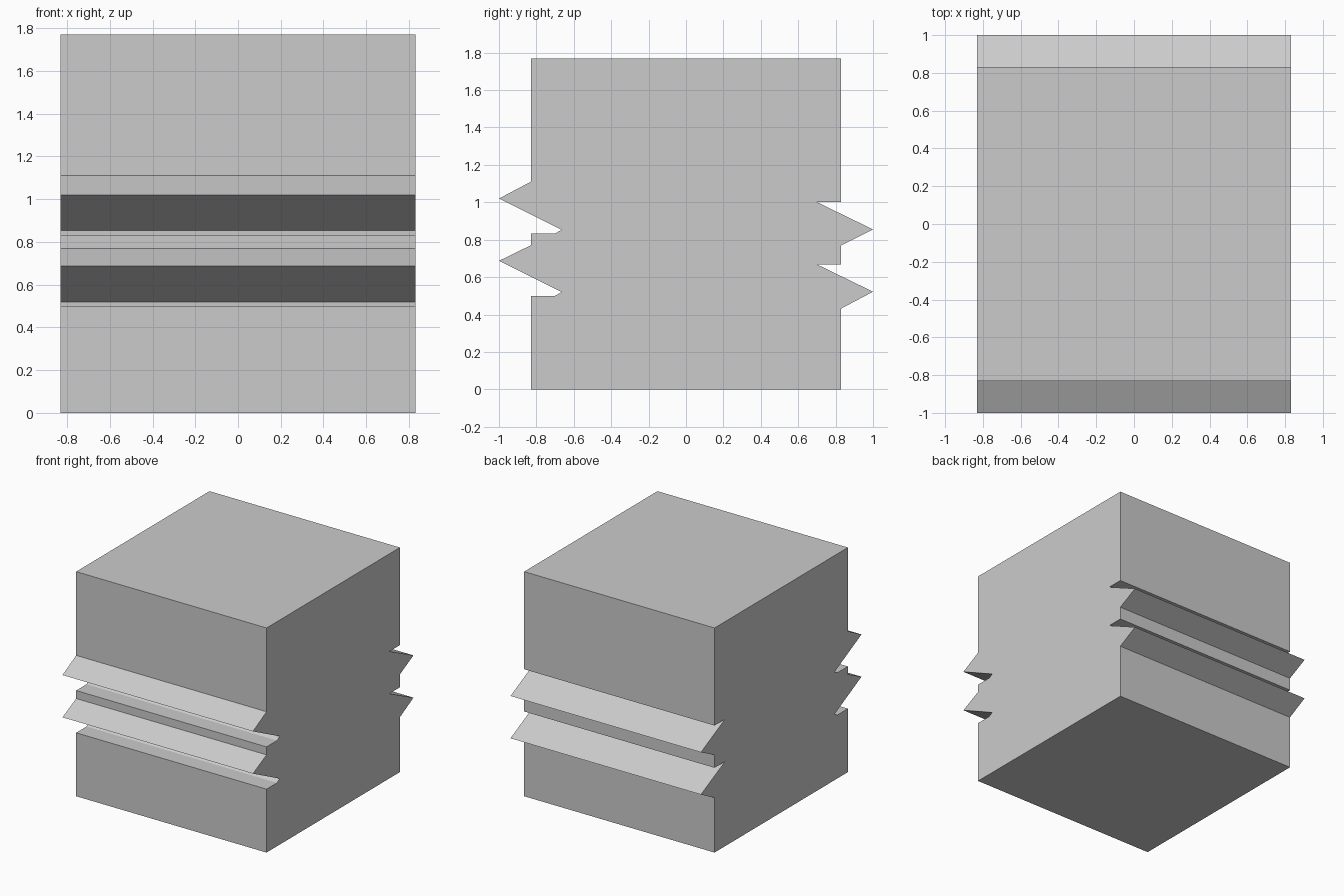
import bpy, bmesh

if "Cube" in bpy.data.objects:
    bpy.data.objects.remove(bpy.data.objects["Cube"])

W = 0.83       # half width of the block
PITCH = 0.333  # spacing of the repeated ridges

# Side profile (y, z), counter-clockwise from the bottom front edge
profile = [(-W, 0), (W, 0)]

# Back ridges, upwards: slope out, tip, undercut, step back to the wall
for i in range(2):
    d = i * PITCH
    profile += [(W, 0.432 + d if i == 0 else 0.77), (1.0, 0.522 + d),
                (0.70, 0.668 + d), (W, 0.668 + d)]

profile += [(W, 1.77), (-W, 1.77)]

# Front ridges, downwards: slope out, tip, groove, ledge
for i in range(2):
    d = i * PITCH
    profile += [(-W, 1.11 if i == 0 else 0.77), (-1.0, 1.02 - d),
                (-0.665, 0.853 - d), (-0.70, 0.833 - d), (-W, 0.833 - d)]

# Extrude the profile across the width
bm = bmesh.new()
face = bm.faces.new([bm.verts.new((-W, y, z)) for y, z in profile])
ext = bmesh.ops.extrude_face_region(bm, geom=[face])
verts = [g for g in ext["geom"] if isinstance(g, bmesh.types.BMVert)]
bmesh.ops.translate(bm, verts=verts, vec=(2 * W, 0, 0))
bmesh.ops.recalc_face_normals(bm, faces=bm.faces)

mesh = bpy.data.meshes.new("ridged_block")
bm.to_mesh(mesh)
bm.free()
block = bpy.data.objects.new("ridged_block", mesh)
bpy.context.collection.objects.link(block)
